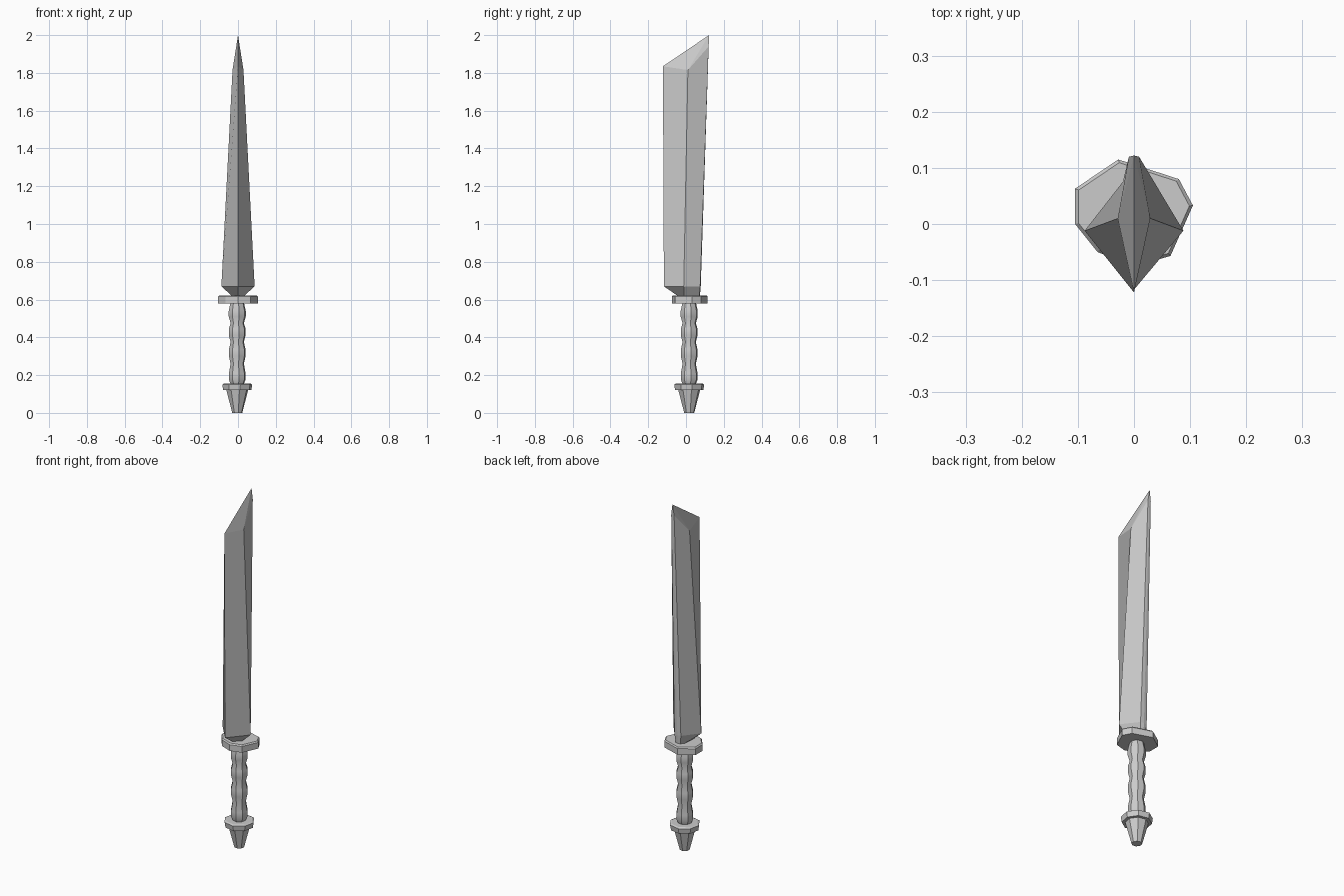
import bpy
from math import sin, cos, pi, radians

if "Cube" in bpy.data.objects:
    bpy.data.objects.remove(bpy.data.objects["Cube"])


def loft(name, rings, smooth=False, cap_top=True):
    """Skin a stack of equal-length point rings into a closed mesh."""
    n = len(rings[0])
    verts = [p for ring in rings for p in ring]
    faces = []
    for k in range(len(rings) - 1):
        for i in range(n):
            j = (i + 1) % n
            faces.append((k*n + i, k*n + j, (k+1)*n + j, (k+1)*n + i))
    faces.append(tuple(reversed(range(n))))
    if cap_top:
        top = (len(rings) - 1) * n
        faces.append(tuple(range(top, top + n)))
    me = bpy.data.meshes.new(name)
    me.from_pydata(verts, [], faces)
    ob = bpy.data.objects.new(name, me)
    bpy.context.collection.objects.link(ob)
    if smooth:
        bpy.ops.object.select_all(action='DESELECT')
        bpy.context.view_layer.objects.active = ob
        ob.select_set(True)
        bpy.ops.object.shade_smooth_by_angle(angle=radians(40))
    return ob


def circle(r, z, n=8, turn=0.2, cx=-0.004, cy=0.017):
    return [(cx + r*cos(turn + 2*pi*i/n), cy + r*sin(turn + 2*pi*i/n), z)
            for i in range(n)]


def outline(points, z, s=1.0, cy=0.02):
    return [(x*s, cy + (y - cy)*s, z) for x, y in points]


def blade_ring(front, mid, back, spine):
    """Symmetric six-point section: edge, ridge, back corner, spine."""
    def flip(p): return (-p[0], p[1], p[2])
    return [front, mid, back, spine, flip(back), flip(mid)]


# Pommel: tapered plug and flange
loft("pommel", [circle(0.027, 0), circle(0.060, 0.125)])
loft("pommel_flange", [circle(0.076, 0.12), circle(0.081, 0.15),
                       circle(0.072, 0.155)])

# Grip: stack of soft swellings
grip = [(0.034, 0.15), (0.045, 0.175), (0.045, 0.21), (0.036, 0.26),
        (0.045, 0.30), (0.045, 0.335), (0.036, 0.375), (0.045, 0.41),
        (0.045, 0.445), (0.036, 0.475), (0.046, 0.51), (0.046, 0.54),
        (0.036, 0.585)]
loft("grip", [circle(r, z) for r, z in grip], smooth=True)

# Guard: thick irregular plate
plate = [(0.105, 0.033), (0.080, 0.080), (-0.028, 0.115), (-0.105, 0.063),
         (-0.105, 0.0), (-0.065, -0.050), (0.0, -0.075), (0.065, -0.057)]
loft("guard", [outline(plate, 0.58), outline(plate, 0.615),
               outline(plate, 0.622, 0.94)])

# Blade: ridged section, tapering to a slanted tip
blade = loft("blade", [
    blade_ring((0, -0.03, 0.61), (0.022, -0.01, 0.61),
               (0.014, 0.07, 0.61), (0, 0.073, 0.61)),
    blade_ring((0, -0.117, 0.67), (0.088, -0.012, 0.67),
               (0.02, 0.075, 0.67), (0, 0.078, 0.67)),
    blade_ring((0, -0.122, 1.835), (0.029, 0.01, 1.815),
               (0.009, 0.12, 1.94), (0, 0.122, 2.0)),
], cap_top=False)

# Slanted faces of the tip, fanned from the spine point
me = blade.data
verts = [v.co[:] for v in me.vertices]
faces = [tuple(p.vertices) for p in me.polygons]
faces += [(15, 12, 13), (15, 13, 14), (15, 16, 17), (15, 17, 12)]
me.clear_geometry()
me.from_pydata(verts, [], faces)
me.update()
